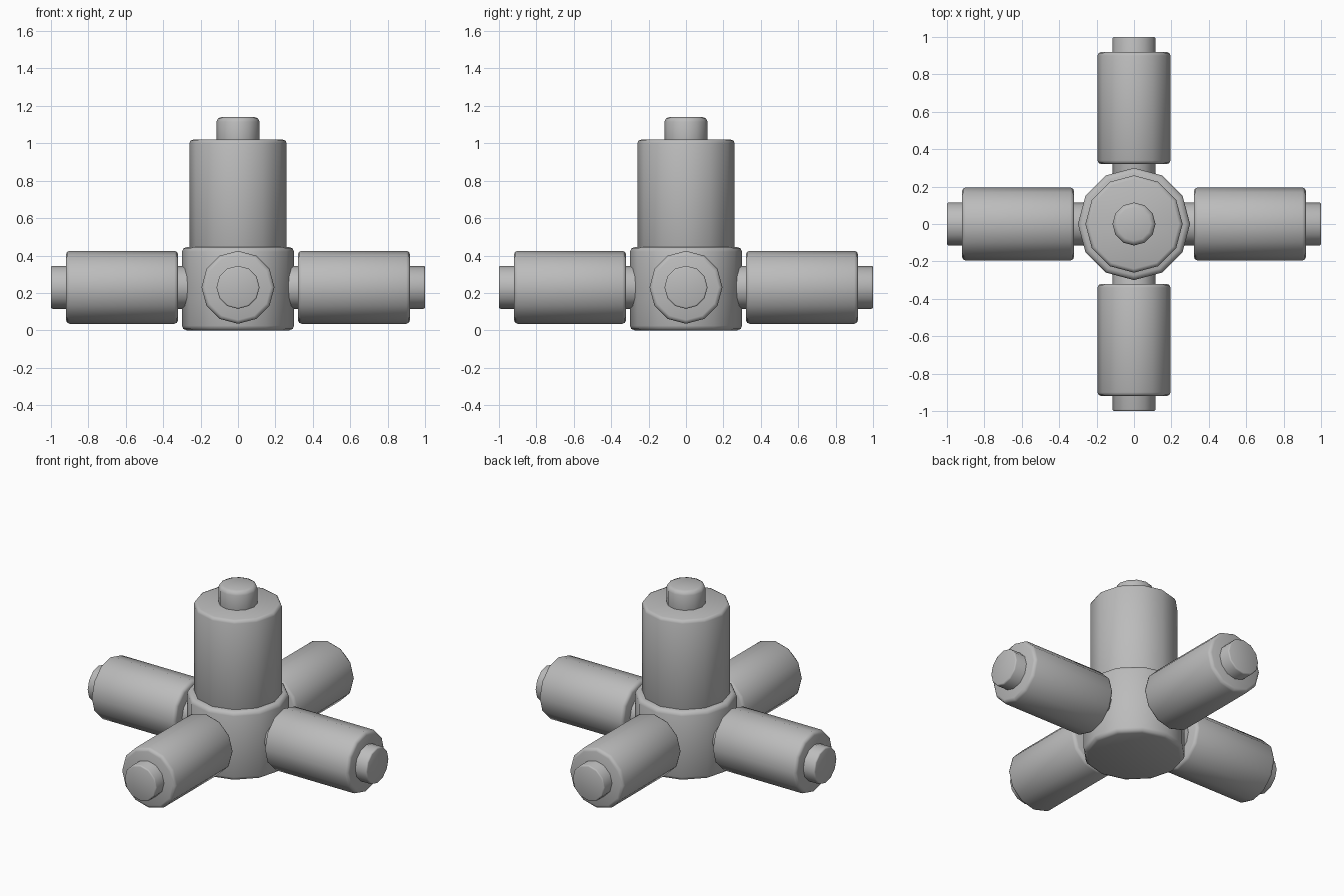
import bpy, bmesh, math
from mathutils import Matrix

if "Cube" in bpy.data.objects:
    bpy.data.objects.remove(bpy.data.objects["Cube"])

SIDES = 12
ARM_Z = 0.23

grey = bpy.data.materials.new("grey")
grey.diffuse_color = (0.5, 0.5, 0.5, 1)
grey.use_nodes = True
grey.node_tree.nodes["Principled BSDF"].inputs["Base Color"].default_value = grey.diffuse_color


def drum(name, radius, start, end, bevel, turn=None, height=0.0):
    """Bevelled upright cylinder from start to end; turn lays it out sideways along -y, then spins it."""
    bm = bmesh.new()
    bmesh.ops.create_cone(bm, cap_ends=True, segments=SIDES, radius1=radius,
                          radius2=radius, depth=end - start,
                          matrix=Matrix.Translation((0, 0, (start + end) / 2))
                          @ Matrix.Rotation(math.pi / 2, 4, 'Z'))
    rims = [e for e in bm.edges if abs(e.verts[0].co.z - e.verts[1].co.z) < 1e-5]
    bmesh.ops.bevel(bm, geom=rims, offset=bevel, segments=2, profile=0.5,
                    affect='EDGES')
    if turn is not None:
        bm.transform(Matrix.Translation((0, 0, height))
                     @ Matrix.Rotation(turn, 4, 'Z')
                     @ Matrix.Rotation(math.pi / 2, 4, 'X'))
    mesh = bpy.data.meshes.new(name)
    bm.to_mesh(mesh)
    bm.free()
    mesh.materials.append(grey)
    obj = bpy.data.objects.new(name, mesh)
    bpy.context.collection.objects.link(obj)
    bpy.ops.object.select_all(action='DESELECT')
    obj.select_set(True)
    bpy.context.view_layer.objects.active = obj
    bpy.ops.object.shade_smooth_by_angle(angle=math.radians(50))
    return obj


# Central hub, upright sleeve and its rounded end pin
drum("hub", 0.30, 0.0, 0.445, 0.025)
drum("upright_sleeve", 0.26, 0.42, 1.02, 0.02)
drum("upright_pin", 0.115, 0.95, 1.14, 0.025)

# Four arms: a thin rod from the hub out, with a thick sleeve around it
for i, side in enumerate(("front", "right", "back", "left")):
    turn = i * math.pi / 2
    drum(side + "_rod", 0.115, 0.15, 1.0, 0.008, turn, ARM_Z)
    drum(side + "_sleeve", 0.195, 0.32, 0.92, 0.02, turn, ARM_Z)
